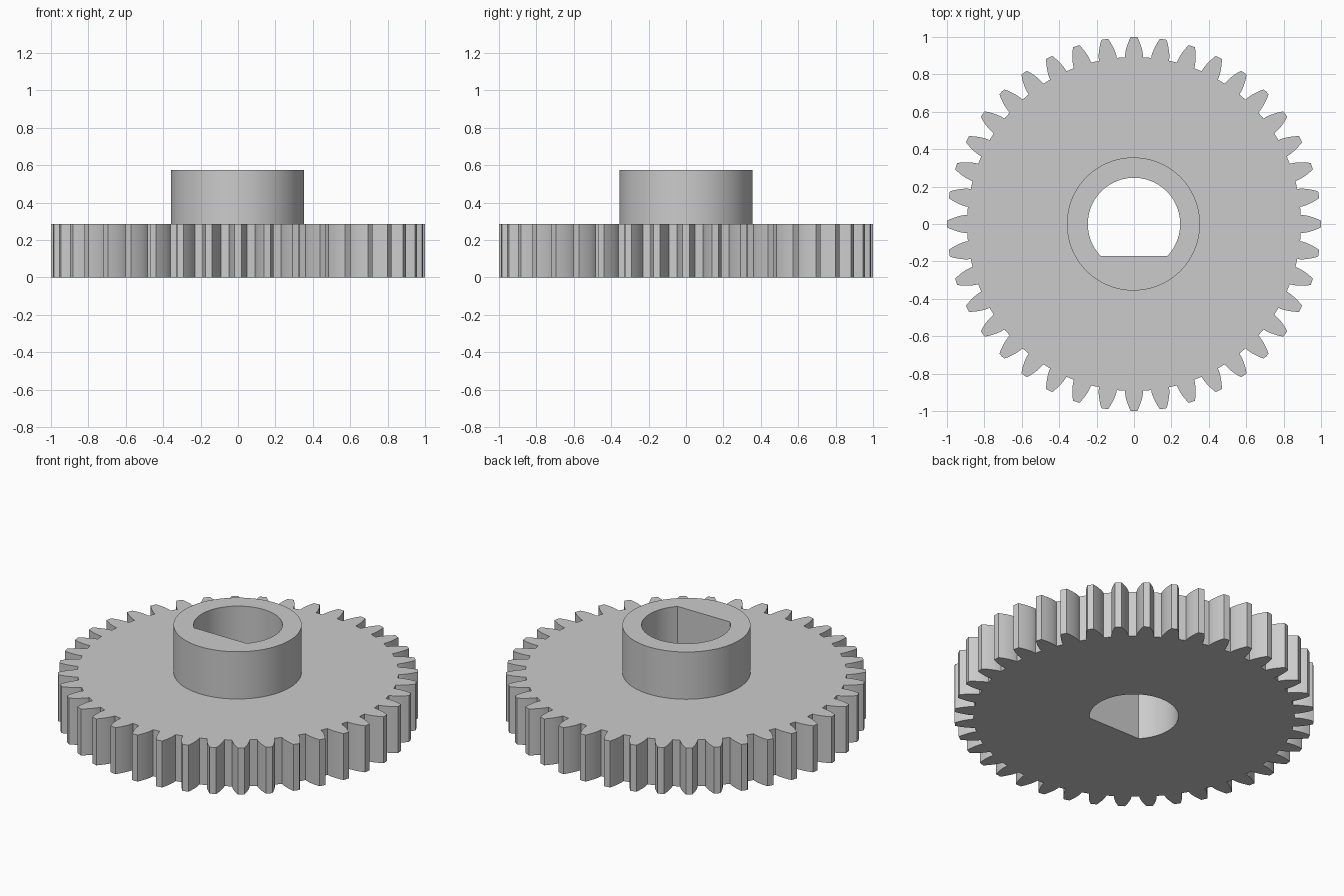
import bpy, bmesh, math

if "Cube" in bpy.data.objects:
    bpy.data.objects.remove(bpy.data.objects["Cube"])

TEETH = 40
MODULE = 2 / (TEETH + 2)
PITCH_R = MODULE * TEETH / 2
ROOT_R = PITCH_R - 1.25 * MODULE
BASE_R = PITCH_R * math.cos(math.radians(20))
GEAR_H, TOP_H = 0.285, 0.575

grey = bpy.data.materials.new("plain_grey")
grey.diffuse_color = (0.6, 0.6, 0.6, 1)
grey.use_nodes = True
grey.node_tree.nodes["Principled BSDF"].inputs["Base Color"].default_value = grey.diffuse_color


def polar(r, a, cx=0.0):
    return (cx + r * math.cos(a), r * math.sin(a))


def involute(angle):
    return math.tan(angle) - angle


def half_angle(r):
    """Half of the angular tooth thickness at radius r."""
    return math.pi / (2 * TEETH) + involute(math.radians(20)) - involute(math.acos(min(1, BASE_R / r)))


def gear_outline():
    flank = [(ROOT_R, half_angle(BASE_R))]
    for i in range(7):
        r = BASE_R + (1 - BASE_R) * i / 6
        flank.append((r, half_angle(r)))
    tooth = [(r, -a) for r, a in flank] + [(1, 0)] + [(r, a) for r, a in reversed(flank)]
    return [polar(r, a + t * math.tau / TEETH) for t in range(TEETH) for r, a in tooth]


def bore_outline(radius=0.247, flat_y=-0.172, steps=64):
    """Circle with a flat on its front side."""
    start = math.asin(flat_y / radius)
    sweep = math.pi - 2 * start
    return [polar(radius, start + sweep * i / steps) for i in range(steps + 1)]


def extrude_part(name, outlines, z0, z1):
    bm = bmesh.new()
    edges = []
    for loop in outlines:
        verts = [bm.verts.new((x, y, z0)) for x, y in loop]
        edges += [bm.edges.new((v, verts[i - 1])) for i, v in enumerate(verts)]
    bmesh.ops.triangle_fill(bm, edges=edges, use_beauty=True, normal=(0, 0, 1))
    top = bmesh.ops.extrude_face_region(bm, geom=bm.faces[:], use_keep_orig=True)["geom"]
    bmesh.ops.translate(bm, vec=(0, 0, z1 - z0),
                        verts=[g for g in top if isinstance(g, bmesh.types.BMVert)])
    bmesh.ops.recalc_face_normals(bm, faces=bm.faces[:])
    mesh = bpy.data.meshes.new(name)
    bm.to_mesh(mesh)
    bm.free()
    mesh.materials.append(grey)
    obj = bpy.data.objects.new(name, mesh)
    bpy.context.collection.objects.link(obj)
    bpy.ops.object.select_all(action="DESELECT")
    obj.select_set(True)
    bpy.context.view_layer.objects.active = obj
    bpy.ops.object.shade_smooth_by_angle(angle=math.radians(30))
    return obj


# Toothed wheel with the flatted shaft hole
extrude_part("gear_wheel", [gear_outline(), bore_outline()], 0, GEAR_H)

# Raised collar around the same hole
collar = [polar(0.356, math.tau * i / 96, -0.003) for i in range(96)]
extrude_part("hub_collar", [collar, bore_outline()], GEAR_H, TOP_H)
